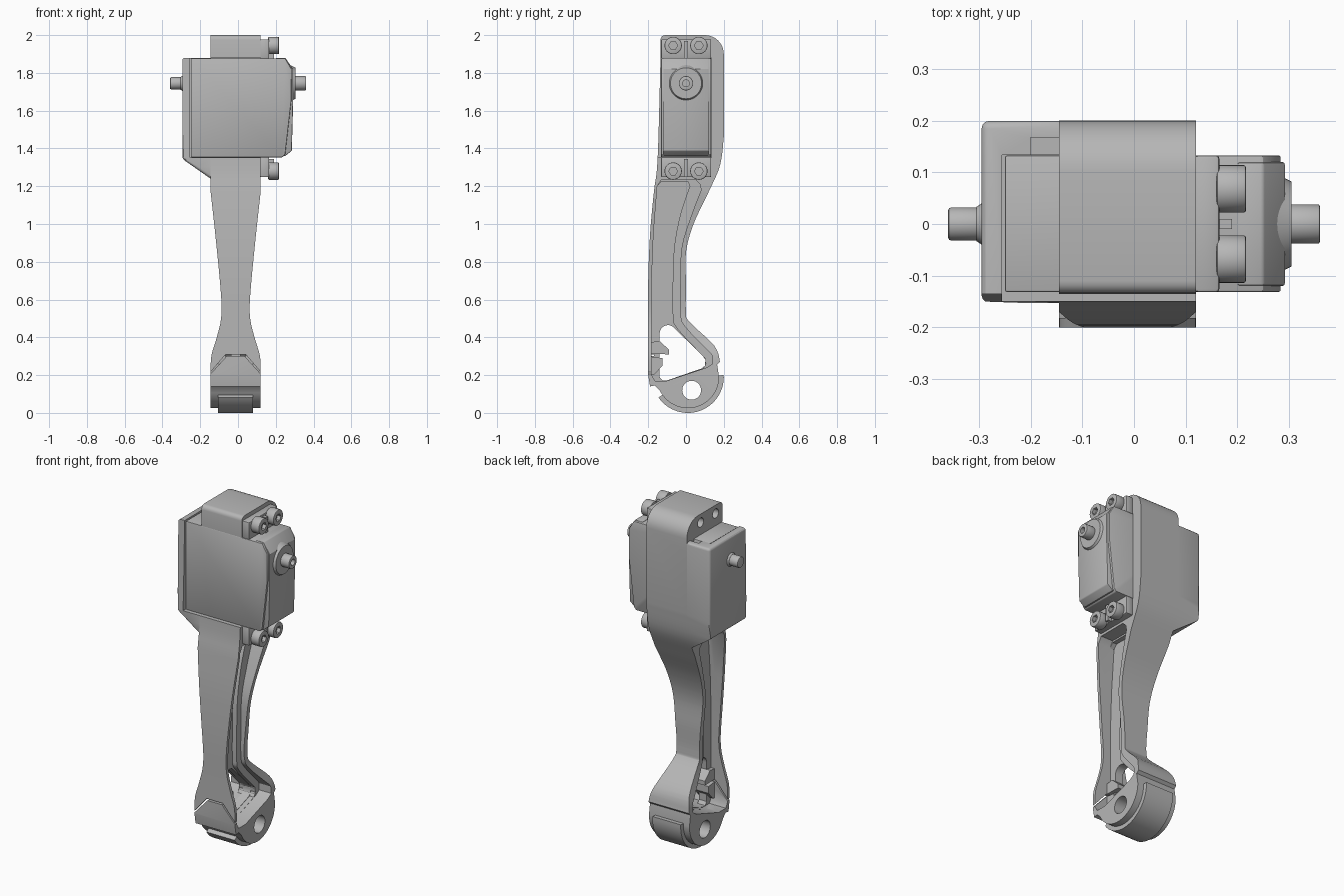
import bpy
import bmesh
from math import cos, sin, radians
from mathutils import Matrix, Vector

cube = bpy.data.objects.get("Cube")
if cube:
    bpy.data.objects.remove(cube)

grey = bpy.data.materials.new("light grey")
grey.use_nodes = True
grey.diffuse_color = (0.47, 0.47, 0.47, 1)
grey.node_tree.nodes["Principled BSDF"].inputs["Base Color"].default_value = (0.47, 0.47, 0.47, 1)

MID = -0.0125  # centre of the leg across x


def add(name, bm):
    bmesh.ops.recalc_face_normals(bm, faces=bm.faces)
    mesh = bpy.data.meshes.new(name)
    bm.to_mesh(mesh)
    bm.free()
    mesh.materials.append(grey)
    obj = bpy.data.objects.new(name, mesh)
    bpy.context.collection.objects.link(obj)
    return obj


def prism(name, pts, lo, hi, axis="x"):
    """Extrude a profile: (y, z) points along x, or (x, z) points along y."""
    bm = bmesh.new()
    place = (lambda a, b: (lo, a, b)) if axis == "x" else (lambda a, b: (a, lo, b))
    face = bm.faces.new([bm.verts.new(place(a, b)) for a, b in pts])
    ext = bmesh.ops.extrude_face_region(bm, geom=[face])
    move = Vector((hi - lo, 0, 0)) if axis == "x" else Vector((0, hi - lo, 0))
    bmesh.ops.translate(bm, vec=move, verts=[v for v in ext["geom"] if isinstance(v, bmesh.types.BMVert)])
    return add(name, bm)


def box(name, x, y, z):
    return prism(name, [(y[0], z[0]), (y[1], z[0]), (y[1], z[1]), (y[0], z[1])], *x)


def rod(name, x0, x1, y, z, r, r2=None, sides=32):
    bm = bmesh.new()
    bmesh.ops.create_cone(bm, cap_ends=True, segments=sides, radius1=r, radius2=r2 or r, depth=x1 - x0,
                          matrix=Matrix.Translation(((x0 + x1) / 2, y, z)) @ Matrix.Rotation(radians(90), 4, "Y"))
    return add(name, bm)


def apply_all(obj):
    bpy.context.view_layer.objects.active = obj
    for mod in list(obj.modifiers):
        bpy.ops.object.modifier_apply(modifier=mod.name)


def boolean(obj, op, *tools):
    for tool in tools:
        mod = obj.modifiers.new("cut", "BOOLEAN")
        mod.operation, mod.object, mod.solver = op, tool, "EXACT"
        apply_all(obj)
        bpy.data.objects.remove(tool)


def bevel(obj, width, segments=3):
    mod = obj.modifiers.new("bevel", "BEVEL")
    mod.width, mod.segments = width, segments
    mod.limit_method, mod.angle_limit = "ANGLE", radians(40)
    apply_all(obj)


def arc(cy, cz, r, a0, a1, n):
    return [(cy + r * cos(radians(a0 + (a1 - a0) * i / n)), cz + r * sin(radians(a0 + (a1 - a0) * i / n)))
            for i in range(n + 1)]


def curve(pts, n=5):
    """Smooth open curve through the points."""
    p = [Vector(q) for q in [pts[0]] + pts + [pts[-1]]]
    out = []
    for a, b, c, d in zip(p, p[1:], p[2:], p[3:]):
        for i in range(n):
            t = i / n
            out.append((b * 2 + (c - a) * t + (a * 2 - b * 5 + c * 4 - d) * t**2
                        + (b * 3 - a - c * 3 + d) * t**3) / 2)
    return [tuple(q) for q in out] + [tuple(pts[-1])]


# Side outline of the leg, bracket and foot core
front = curve([(-.135, 1.88), (-.15, 1.35), (-.17, 1.17), (-.19, .95), (-.2, .7), (-.2, .45)])
back = curve([(.18, .27), (.15, .355), (.02, .48), (0, .53), (0, .68), (0, .85), (.04, 1.0),
              (.12, 1.17), (.18, 1.31), (.2, 1.46)])
outline = (arc(.1, 1.9, .1, 0, 90, 8) + arc(-.11, 1.975, .025, 90, 180, 4) + front
           + [(-.2, .2), (-.19, .14), (-.165, .145)] + arc(.01, .19, .165, 205, 360, 28)
           + [(.165, .255)] + back)
leg = prism("leg", outline, -.145, .12)

# Waisted front silhouette
side = [(.1325, 2.1), (.1325, 1.17)] + curve([(.1325, 1.17), (.103, .9), (.077, .62), (.077, .5),
                                              (.1, .4), (.127, .31), (.1325, .25)], 4)[1:] + [(.1325, -.1)]
waist = prism("waist_cutter", [(MID + w, z) for w, z in side] + [(MID - w, z) for w, z in reversed(side)],
              -.5, .5, "y")
boolean(leg, "INTERSECT", waist)

# Stepped side pockets leaving a central web, mirrored left and right
front_in = [(-.152, 1.2), (-.172, .95), (-.182, .7), (-.182, .2), (-.165, .17), (-.1, .17)]
shallow = front_in + [(.11, .24), (.14, .26), (.14, .3)] + curve(
    [(.13, .315), (0, .45), (-.03, .52), (-.03, .7), (-.022, .88), (.03, 1.05), (.08, 1.18)], 4) + [
    (.075, 1.21), (.05, 1.235), (-.13, 1.235)]
deep = front_in + [(.09, .235), (.105, .26), (.1, .29)] + curve(
    [(.09, .3), (-.05, .45), (-.07, .52), (-.07, .7), (-.062, .88), (-.03, 1.05), (.02, 1.2)], 4) + [
    (.01, 1.225), (-.13, 1.225)]
for pts, off in ((shallow, .053), (deep, .025)):
    for s in (1, -1):
        lo, hi = sorted((MID + s * off, MID + s * .3))
        boolean(leg, "DIFFERENCE", prism("pocket_cutter", pts, lo, hi))

# Opening above the foot, pivot hole, front slit and bolt holes
opening = arc(-.095, .42, .045, 180, 35, 8) + [(.09, .3), (.103, .28), (.1, .25), (.085, .236),
                                             (-.1, .172), (-.125, .172), (-.14, .19)]
slit = [(-.16, .19), (-.06, .3), (.035, .3), (.135, .19), (.135, .2), (.04, .31), (-.065, .31), (-.16, .2)]
boolean(leg, "DIFFERENCE",
        prism("opening_cutter", opening, -.4, .4),
        rod("pivot_cutter", -.4, .4, .03, .12, .05),
        prism("slit_cutter", slit, -.3, -.17, "y"),
        box("servo_cutter", (-.4, .4), (-.4, .134), (1.352, 1.878)),
        *[rod("bolt_cutter", -.3, -.05, y, 1.95, .027, sides=24) for y in (-.07, .07)])

# Clip hooks behind the slit
prism("upper_hook", [(-.185, .375), (-.14, .38), (-.09, .335), (-.09, .31), (-.185, .312)], -.06, .035)
prism("lower_hook", [(-.185, .298), (-.125, .29), (-.125, .25), (-.165, .205), (-.185, .2)], -.06, .035)

# Curved sole pad
prism("sole_pad", arc(.01, .19, .19, 215, 363, 32) + arc(.01, .19, .15, 363, 215, 32), -.105, .08)

# Housing wrapped round the back and left of the motor
housing = prism("housing", [(-.295, 1.88), (-.295, 1.345), (-.145, 1.24), (-.1, 1.24), (-.1, 1.88)],
                -.153, .1995, "y")
bevel(housing, .015)
boolean(housing, "INTERSECT", prism("outline_cutter", outline, -.4, -.143))
boolean(housing, "DIFFERENCE",
        box("motor_cutter", (-.255, .4), (-.4, .134), (1.352, 2.1)),
        box("slot_cutter", (-.2, -.145), (.13, .167), (1.8, 2.1)))

# Motor body and its narrower end cap
body = prism("motor_body", [(-.25, 1.353), (.235, 1.353), (.25, 1.37), (.282, 1.65), (.284, 1.82),
                            (.25, 1.877), (-.25, 1.877)], -.132, .133, "y")
bevel(body, .005, 2)
cap = prism("motor_cap", [(.2, 1.36), (.25, 1.36), (.285, 1.388), (.292, 1.65), (.292, 1.82),
                          (.25, 1.88), (.2, 1.88)], -.12, .12, "y")
bevel(cap, .005, 2)
rod("output_boss", .27, .305, 0, 1.745, .1, .082, 48)
shaft = rod("output_shaft", .29, .36, 0, 1.745, .038)
bevel(shaft, .004, 2)
boolean(shaft, "DIFFERENCE", rod("bore_cutter", .33, .4, 0, 1.745, .018))
rod("rear_collar", -.305, -.29, 0, 1.745, .033, .043)
pin = rod("rear_pin", -.36, -.28, 0, 1.745, .032)
bevel(pin, .006, 2)

# Mounting ears with ribs and socket screws
for name, z0, z1, zs in (("upper", 1.875, 1.978, 1.945), ("lower", 1.248, 1.355, 1.28)):
    ear = box(name + "_ear", (.118, .165), (-.132, .133), (z0, z1))
    bevel(ear, .006, 2)
    box(name + "_ear_rib", (.16, .19), (-.01, .01), (z0, z1 - .01))
    for part, y in (("front", -.068), ("back", .068)):
        screw = rod(f"{name}_{part}_screw", .16, .217, y, zs, .046)
        bevel(screw, .005, 2)
        boolean(screw, "DIFFERENCE", rod("socket_cutter", .195, .25, y, zs, .023, sides=6))

# Smooth the curved faces and keep the edges crisp
bpy.ops.object.select_all(action="DESELECT")
for obj in bpy.context.collection.objects:
    if obj.type == "MESH" and grey.name in obj.data.materials:
        obj.select_set(True)
        bpy.context.view_layer.objects.active = obj
bpy.ops.object.shade_smooth_by_angle(angle=radians(30))
